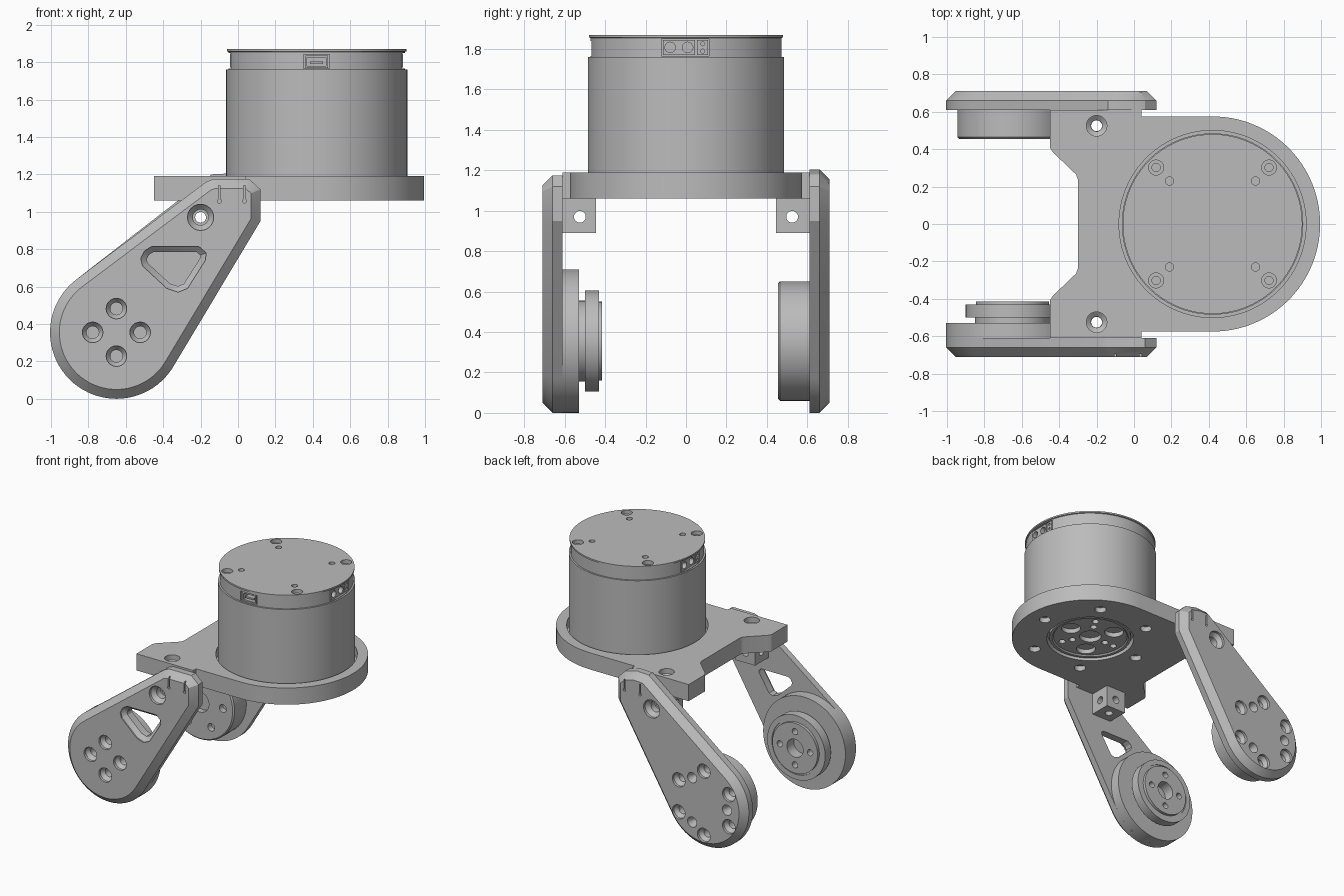
import bpy, bmesh
from math import cos, sin, radians, pi
from mathutils import Vector

cube = bpy.data.objects.get("Cube")
if cube:
    bpy.data.objects.remove(cube, do_unlink=True)

grey = bpy.data.materials.new("machined_grey")
grey.use_nodes = True
grey.diffuse_color = (0.5, 0.5, 0.5, 1)
grey.node_tree.nodes["Principled BSDF"].inputs["Base Color"].default_value = (0.5, 0.5, 0.5, 1)

# Plane coordinates (u, v) and height h along an axis
AXES = {"x": lambda u, v, h: Vector((h, u, v)),
        "y": lambda u, v, h: Vector((u, h, v)),
        "z": lambda u, v, h: Vector((u, v, h))}


def loft(bm, rings):
    loops = [[bm.verts.new(p) for p in ring] for ring in rings]
    n = len(loops[0])
    for a, b in zip(loops, loops[1:]):
        for i in range(n):
            j = (i + 1) % n
            bm.faces.new((a[i], a[j], b[j], b[i]))
    bm.faces.new(loops[0][::-1])
    bm.faces.new(loops[-1])


def arc(c, r, a0, a1, n):
    return [(c[0] + r * cos(radians(a0 + (a1 - a0) * i / n)),
             c[1] + r * sin(radians(a0 + (a1 - a0) * i / n))) for i in range(n + 1)]


def turned(bm, axis, c, profile, n=32):
    """Solid of revolution; profile holds (radius, height)."""
    loft(bm, [[AXES[axis](u, v, h) for u, v in arc(c, r, 0, 360, n)[:-1]] for r, h in profile])


def inset(pts, t):
    out = []
    for i, p in enumerate(pts):
        a, b, c = Vector(pts[i - 1]), Vector(p), Vector(pts[(i + 1) % len(pts)])
        d, e = (b - a).normalized(), (c - b).normalized()
        m, k = Vector((-d.y, d.x)), Vector((-e.y, e.x))
        out.append(b + (m + k) * (t / (1 + m.dot(k))))
    return out


def prism(bm, axis, pts, levels):
    """Extruded outline; levels hold (height, inset)."""
    loft(bm, [[AXES[axis](p[0], p[1], h) for p in inset(pts, t)] for h, t in levels])


def box(bm, lo, hi):
    (x0, y0, z0), (x1, y1, z1) = lo, hi
    prism(bm, "z", [(x0, y0), (x1, y0), (x1, y1), (x0, y1)], [(z0, 0), (z1, 0)])


def make(name, build):
    bm = bmesh.new()
    build(bm)
    bmesh.ops.recalc_face_normals(bm, faces=bm.faces)
    me = bpy.data.meshes.new(name)
    bm.to_mesh(me)
    bm.free()
    me.materials.append(grey)
    ob = bpy.data.objects.new(name, me)
    bpy.context.scene.collection.objects.link(ob)
    return ob


def cut(ob, build):
    cutter = make("cutter", build)
    cutter.hide_render = True
    mod = ob.modifiers.new("cut", "BOOLEAN")
    mod.operation, mod.solver, mod.object = "DIFFERENCE", "EXACT", cutter
    mod.use_self = True
    ev = ob.evaluated_get(bpy.context.evaluated_depsgraph_get())
    me = bpy.data.meshes.new_from_object(ev)
    ob.modifiers.clear()
    ob.data = me
    bpy.data.objects.remove(cutter, do_unlink=True)


def polar(c, r, angles):
    return [(c[0] + r * cos(radians(a)), c[1] + r * sin(radians(a))) for a in angles]


M = (0.42, 0.0)        # motor axis
J = (-0.65, 0.355)     # joint axis
SCREW = (-0.2, 0.97)   # arm mounting screw
HEX = range(0, 360, 60)
QUAD = range(0, 360, 90)

# Base plate
half = arc(M, 0.575, 0, 90, 32) + [(0.04, 0.575), (0.04, 0.61), (-0.45, 0.61),
                                   (-0.45, 0.41), (-0.435, 0.385), (-0.31, 0.265), (-0.3, 0.24)]
outline = half + [(x, -y) for x, y in half[:0:-1]]
plate = make("base_plate", lambda bm: prism(bm, "z", outline, [(1.06, 0), (1.18, 0), (1.19, 0)]))


def plate_cuts(bm):
    turned(bm, "z", M, [(0.32, 1.0), (0.32, 1.12), (0.5, 1.12), (0.5, 1.3)], 96)
    for s in (-1, 1):
        turned(bm, "z", (-0.2, 0.525 * s), [(0.03, 1), (0.03, 1.13), (0.055, 1.15), (0.055, 1.3)])
    for c in polar(M, 0.435, HEX):
        turned(bm, "z", c, [(0.042, 1.0), (0.042, 1.1)], 24)


cut(plate, plate_cuts)

# Motor body
motor = make("motor_body", lambda bm: turned(bm, "z", M, [
    (0.475, 1.115), (0.485, 1.125), (0.485, 1.76), (0.472, 1.76),
    (0.472, 1.855), (0.48, 1.858), (0.48, 1.87)], 96))


def motor_cuts(bm):
    for c in polar(M, 0.427, range(45, 360, 90)):
        turned(bm, "z", c, [(0.022, 1.8), (0.022, 1.84), (0.04, 1.84), (0.04, 1.95)], 24)
    for c in polar(M, 0.325, range(45, 360, 90)):
        turned(bm, "z", c, [(0.022, 1.83), (0.022, 1.95)], 20)
    box(bm, (0.35, -0.6, 1.765), (0.49, -0.4, 1.84))
    box(bm, (0.82, -0.12, 1.765), (1.1, 0.115, 1.85))
    box(bm, (-0.3, -0.115, 1.765), (0.02, 0.12, 1.85))


cut(motor, motor_cuts)

# Motor output face under the plate
output = make("motor_output_face", lambda bm: turned(bm, "z", M, [
    (0.27, 1.08), (0.28, 1.07), (0.3, 1.07), (0.3, 1.125)], 64))


def output_cuts(bm):
    turned(bm, "z", M, [(0.08, 1.0), (0.08, 1.115)])
    for c in polar(M, 0.185, (0, 120, 240)):
        turned(bm, "z", c, [(0.07, 1.0), (0.07, 1.12)], 24)
    for r in (0.14, 0.22):
        for c in polar(M, r, (60, 180, 300)):
            turned(bm, "z", c, [(0.025, 1.0), (0.025, 1.11)], 20)


cut(output, output_cuts)

# Data socket at the front of the motor
socket = make("data_socket", lambda bm: box(bm, (0.36, -0.462, 1.768), (0.48, -0.39, 1.835)))
cut(socket, lambda bm: box(bm, (0.37, -0.5, 1.778), (0.47, -0.42, 1.825)))
make("data_socket_tongue", lambda bm: box(bm, (0.385, -0.455, 1.79), (0.455, -0.4, 1.803)))

# Power sockets at both sides of the motor
for side, s in (("left", 1), ("right", -1)):
    def power(bm, s=s):
        x = sorted((0.42 + s * 0.39, 0.42 + s * 0.462))
        for a, b in ((-0.115, 0.045), (0.055, 0.11)):
            y = sorted((a * s, b * s))
            box(bm, (x[0], y[0], 1.77), (x[1], y[1], 1.845))

    def power_cuts(bm, s=s):
        h0, h1 = 0.42 + s * 0.43, 0.42 + s * 0.55
        for y in (-0.078, 0.008):
            turned(bm, "x", (y * s, 1.808), [(0.026, h0), (0.026, h1)], 24)
        for z in (1.79, 1.826):
            turned(bm, "x", (0.083 * s, z), [(0.01, h0), (0.01, h1)], 12)

    cut(make(side + "_power_socket", power), power_cuts)

# Mounting lugs, drilled along all three axes
for side, s in (("front", -1), ("back", 1)):
    y0, y1 = sorted((0.445 * s, 0.611 * s))
    lug = make(side + "_lug", lambda bm: box(bm, (-0.285, y0, 0.89), (-0.115, y1, 1.061)))
    for axis, c in (("x", (0.525 * s, 0.97)), ("y", SCREW), ("z", (-0.2, 0.525 * s))):
        cut(lug, lambda bm: turned(bm, axis, c, [(0.029, -2), (0.029, 2)], 24))

# Arms: rounded lower end, tapered top and chamfered outer face
lower = arc(J, 0.355, 127, 329, 48)
front_pts = lower + [(0.12, 0.95), (0.12, 1.12), (0.06, 1.175), (-0.13, 1.175), (-0.17, 1.16)]
back_pts = lower + [(0.12, 0.95), (0.12, 1.12), (0.06, 1.18), (-0.04, 1.205), (-0.14, 1.2)]


def sunk_hole(bm, c, s, r=0.055, depth=0.5):
    turned(bm, "y", c, [(r, 0.75 * s), (r, 0.69 * s), (r * 0.6, 0.66 * s), (r * 0.6, depth * s)], 24)


def arm_cuts(bm, s, holes):
    sunk_hole(bm, SCREW, s, 0.07)
    for c in holes:
        sunk_hole(bm, c, s)
    for x in (-0.1, 0.035):
        y0, y1 = sorted((0.66 * s, 0.8 * s))
        box(bm, (x - 0.005, y0, 1.06), (x + 0.005, y1, 1.14))
        turned(bm, "y", (x, 1.057), [(0.011, 0.66 * s), (0.011, 0.81 * s)], 12)


window = [(-0.52, 0.75), (-0.51, 0.71), (-0.38, 0.59), (-0.32, 0.57), (-0.27, 0.59),
          (-0.175, 0.74), (-0.17, 0.78), (-0.21, 0.815), (-0.46, 0.815), (-0.5, 0.79)]


def front_cuts(bm):
    arm_cuts(bm, -1, polar(J, 0.127, QUAD))
    prism(bm, "y", window, [(-0.8, 0), (-0.7, 0), (-0.67, 0.03), (-0.5, 0.03)])


def back_cuts(bm):
    arm_cuts(bm, 1, polar(J, 0.25, range(30, 390, 60)))
    for c in polar(J, 0.2, (60, 180, 300)):
        sunk_hole(bm, c, 1, 0.04)


front_arm = make("front_arm", lambda bm: prism(bm, "y", front_pts, [(-0.61, 0), (-0.66, 0), (-0.71, 0.05)]))
cut(front_arm, front_cuts)
back_arm = make("back_arm", lambda bm: prism(bm, "y", back_pts, [(0.61, 0), (0.66, 0), (0.71, 0.05)]))
cut(back_arm, back_cuts)

# Front joint: housing, neck and hub wheel
make("front_joint_housing", lambda bm: turned(bm, "y", J, [(0.355, -0.611), (0.355, -0.53)], 72))
hub = make("front_joint_hub", lambda bm: turned(bm, "y", J, [
    (0.2, -0.535), (0.2, -0.5), (0.25, -0.5), (0.25, -0.43), (0.21, -0.43),
    (0.21, -0.437), (0.195, -0.437), (0.195, -0.415)], 64))


def hub_cuts(bm):
    turned(bm, "y", J, [(0.07, -0.5), (0.07, -0.3)])
    for c in polar(J, 0.13, QUAD):
        turned(bm, "y", c, [(0.024, -0.47), (0.024, -0.3)], 20)


cut(hub, hub_cuts)

# Back joint drum
drum = make("back_joint_drum", lambda bm: turned(bm, "y", J, [
    (0.295, 0.611), (0.295, 0.465), (0.285, 0.455)], 64))


def drum_cuts(bm):
    turned(bm, "y", J, [(0.08, 0.3), (0.08, 0.5)])
    for c in polar(J, 0.2, HEX):
        turned(bm, "y", c, [(0.03, 0.3), (0.03, 0.5)], 20)


cut(drum, drum_cuts)

# Smooth round walls, keep machined edges crisp
bpy.ops.object.select_all(action="DESELECT")
for ob in bpy.context.scene.objects:
    if ob.type == "MESH":
        ob.select_set(True)
        bpy.context.view_layer.objects.active = ob
bpy.ops.object.shade_smooth_by_angle(angle=radians(30))
